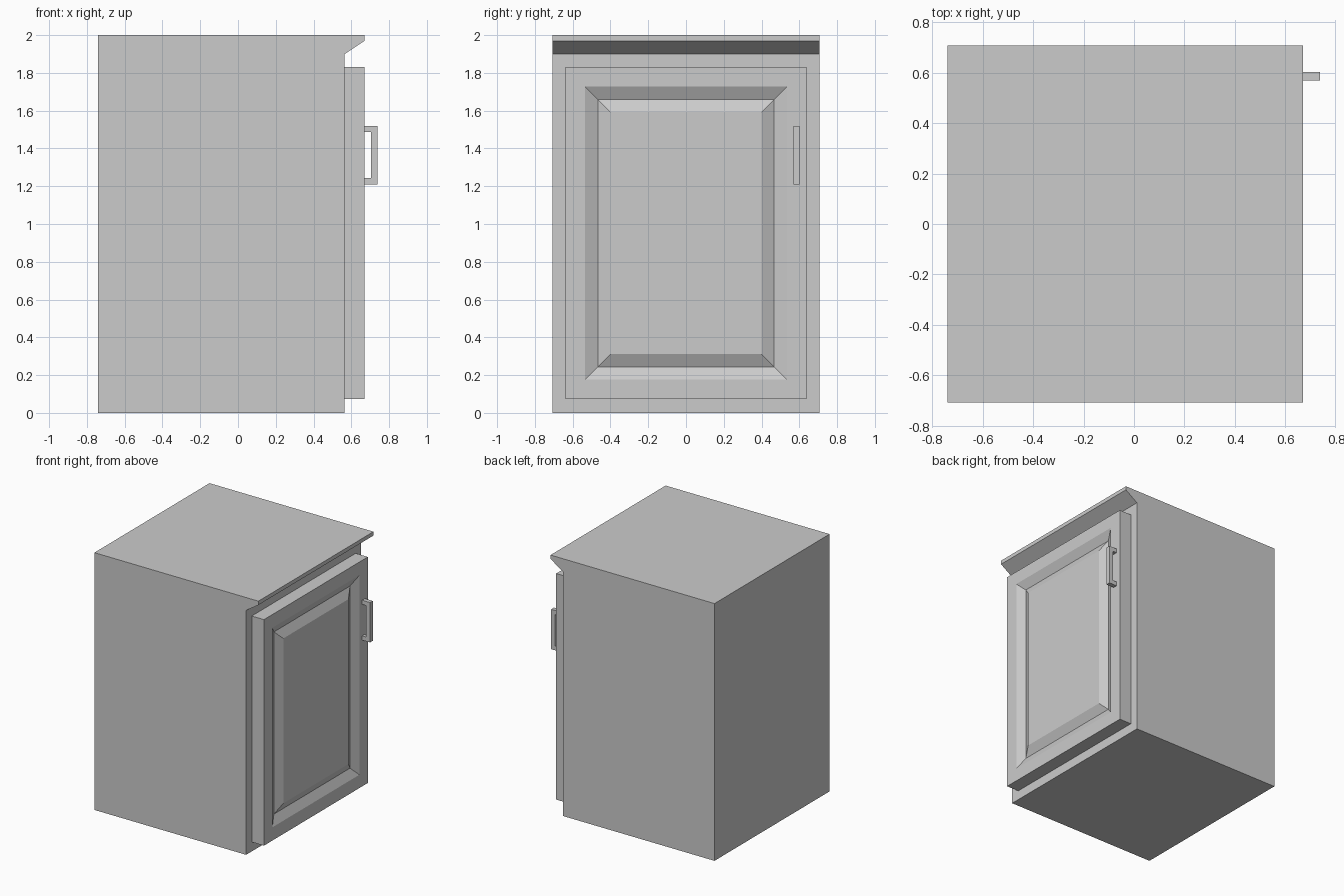
import bpy
import bmesh
from mathutils import Vector

if "Cube" in bpy.data.objects:
    bpy.data.objects.remove(bpy.data.objects["Cube"])


def finish(name, bm):
    bmesh.ops.recalc_face_normals(bm, faces=bm.faces)
    mesh = bpy.data.meshes.new(name)
    bm.to_mesh(mesh)
    bm.free()
    obj = bpy.data.objects.new(name, mesh)
    bpy.context.collection.objects.link(obj)
    return obj


def extrude_profile(name, points, y0, y1):
    """Extrude a closed x/z outline from y0 to y1."""
    bm = bmesh.new()
    face = bm.faces.new([bm.verts.new((x, y0, z)) for x, z in points])
    new = bmesh.ops.extrude_face_region(bm, geom=[face])["geom"]
    verts = [v for v in new if isinstance(v, bmesh.types.BMVert)]
    bmesh.ops.translate(bm, vec=Vector((0, y1 - y0, 0)), verts=verts)
    return finish(name, bm)


FRONT, DOOR = 0.565, 0.67

# Cabinet body with the overhanging, undercut top edge
extrude_profile("cabinet_body", [
    (-0.74, 0), (FRONT, 0), (FRONT, 1.90), (DOOR, 1.97), (DOOR, 2), (-0.74, 2)],
    -0.707, 0.707)

# Door: nested rectangles form the frame, the V groove and the raised panel
rings = [  # x, half width, bottom, top
    (FRONT, 0.638, 0.073, 1.83),
    (DOOR, 0.638, 0.073, 1.83),
    (DOOR, 0.535, 0.176, 1.727),
    (DOOR - 0.034, 0.467, 0.244, 1.66),
    (DOOR, 0.40, 0.311, 1.593),
]
bm = bmesh.new()
loops = [[bm.verts.new((x, y, z)) for y, z in
          ((-w, lo), (w, lo), (w, hi), (-w, hi))] for x, w, lo, hi in rings]
for a, b in zip(loops, loops[1:]):
    for i in range(4):
        j = (i + 1) % 4
        bm.faces.new((a[i], a[j], b[j], b[i]))
bm.faces.new(loops[0])
bm.faces.new(loops[-1])
finish("door", bm)

# Square bar handle
extrude_profile("door_handle", [
    (DOOR, 1.21), (0.738, 1.21), (0.738, 1.52), (DOOR, 1.52),
    (DOOR, 1.488), (0.705, 1.488), (0.705, 1.243), (DOOR, 1.243)],
    0.568, 0.602)
